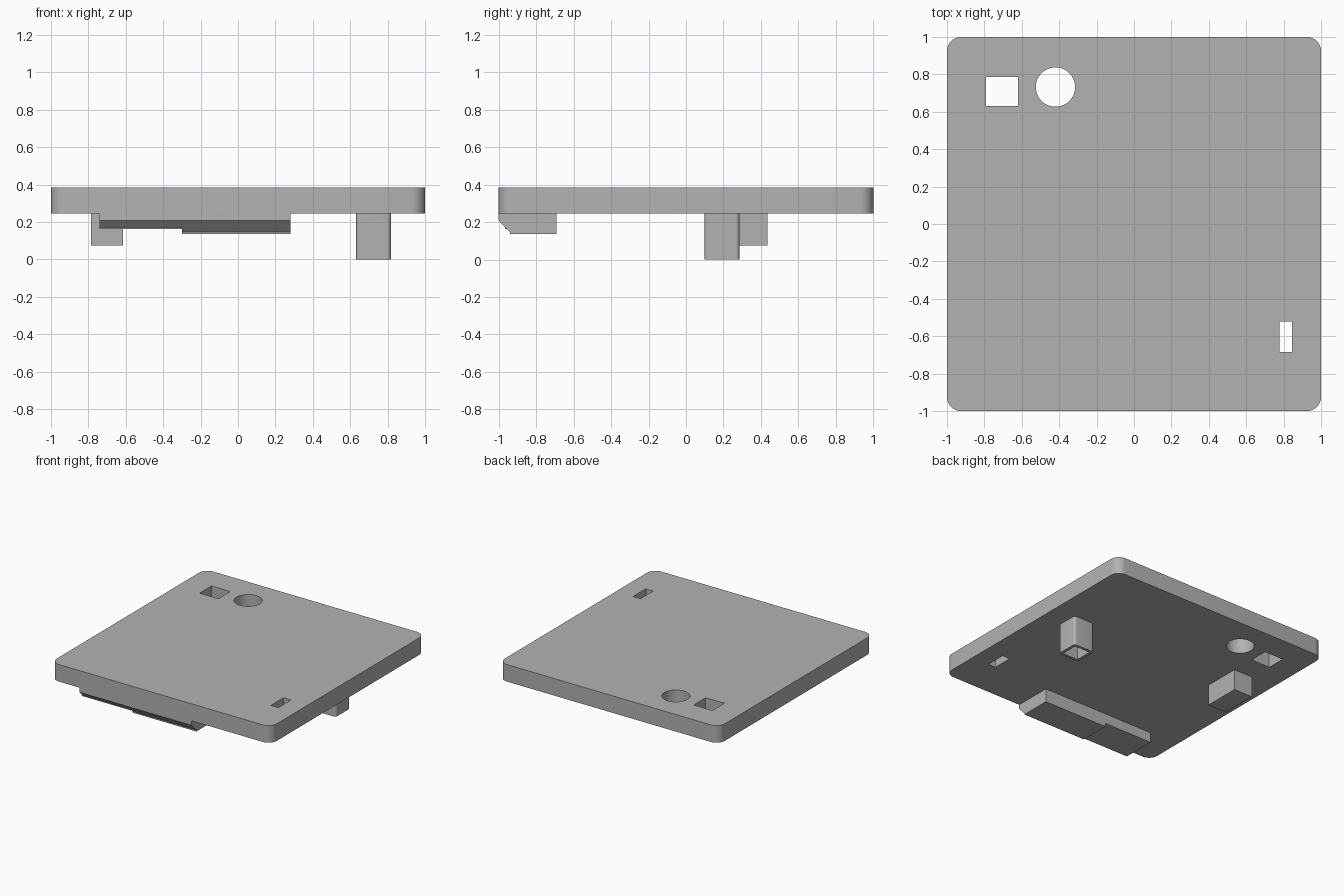
import bpy, bmesh, math
from mathutils import Matrix

if "Cube" in bpy.data.objects:
    bpy.data.objects.remove(bpy.data.objects["Cube"])

GREY = (0.45, 0.45, 0.45, 1)
grey = bpy.data.materials.new("plain grey")
grey.use_nodes = True
grey.diffuse_color = GREY
grey.node_tree.nodes["Principled BSDF"].inputs["Base Color"].default_value = GREY


def rectangle(x0, x1, y0, y1, radius=0, steps=8):
    """Outline of a rectangle, with rounded corners if a radius is given."""
    if not radius:
        return [(x0, y0), (x1, y0), (x1, y1), (x0, y1)]
    centres = [(x1 - radius, y1 - radius), (x0 + radius, y1 - radius),
               (x0 + radius, y0 + radius), (x1 - radius, y0 + radius)]
    points = []
    for quarter, (cx, cy) in enumerate(centres):
        for i in range(steps + 1):
            a = (quarter + i / steps) * math.pi / 2
            points.append((cx + radius * math.cos(a), cy + radius * math.sin(a)))
    return points


def circle(cx, cy, radius, sides=48):
    turn = 2 * math.pi / sides
    return [(cx + radius * math.cos(i * turn), cy + radius * math.sin(i * turn))
            for i in range(sides)]


def extrude(name, outlines, low, high, along_x=False):
    """Solid from a flat outline; any further outlines become through holes."""
    curve = bpy.data.curves.new(name, "CURVE")
    curve.dimensions = "2D"
    curve.fill_mode = "BOTH"
    curve.extrude = (high - low) / 2
    for points in outlines:
        spline = curve.splines.new("POLY")
        spline.points.add(len(points) - 1)
        for point, (u, v) in zip(spline.points, points):
            point.co = (u, v, 0, 1)
        spline.use_cyclic_u = True
    obj = bpy.data.objects.new(name, curve)
    bpy.context.collection.objects.link(obj)
    bpy.ops.object.select_all(action="DESELECT")
    obj.select_set(True)
    bpy.context.view_layer.objects.active = obj
    bpy.ops.object.convert(target="MESH")
    obj = bpy.context.object

    place = Matrix.Translation((0, 0, (low + high) / 2))
    if along_x:  # outline (u, v) becomes (y, z)
        place = Matrix(((0, 0, 1, 0), (1, 0, 0, 0), (0, 1, 0, 0), (0, 0, 0, 1))) @ place
    obj.data.transform(place)
    bm = bmesh.new()
    bm.from_mesh(obj.data)
    bmesh.ops.remove_doubles(bm, verts=bm.verts, dist=0.0005)
    bmesh.ops.recalc_face_normals(bm, faces=bm.faces)
    bm.to_mesh(obj.data)
    bm.free()
    obj.data.materials.clear()
    obj.data.materials.append(grey)
    bpy.ops.object.shade_smooth_by_angle(angle=math.radians(30))
    return obj


UNDERSIDE, TOP = 0.245, 0.385

# Main plate with its three through holes
extrude("plate", [
    rectangle(-1, 1, -1, 1, 0.075),
    rectangle(-0.79, -0.62, 0.63, 0.785),
    circle(-0.42, 0.732, 0.105),
    rectangle(0.777, 0.845, -0.685, -0.52),
], UNDERSIDE, TOP)

# Hollow square peg
extrude("hollow_peg", [
    rectangle(0.632, 0.818, 0.1, 0.285, 0.02),
    rectangle(0.655, 0.795, 0.123, 0.262),
], 0, UNDERSIDE)

# Solid rectangular block
extrude("block", [rectangle(-0.785, -0.615, 0.13, 0.435)], 0.075, UNDERSIDE)


# Front ledge: a shallow and a deep length, each with a chamfered front
def ledge(name, x0, x1, bottom, front, chamfer_low):
    profile = [(-0.69, UNDERSIDE), (-1, UNDERSIDE), (-1, 0.208),
               (front, chamfer_low), (front, bottom), (-0.69, bottom)]
    extrude(name, [profile], x0, x1, along_x=True)


ledge("shallow_ledge", -0.74, -0.3, 0.163, -0.965, 0.172)
ledge("deep_ledge", -0.3, 0.28, 0.135, -0.94, 0.146)
